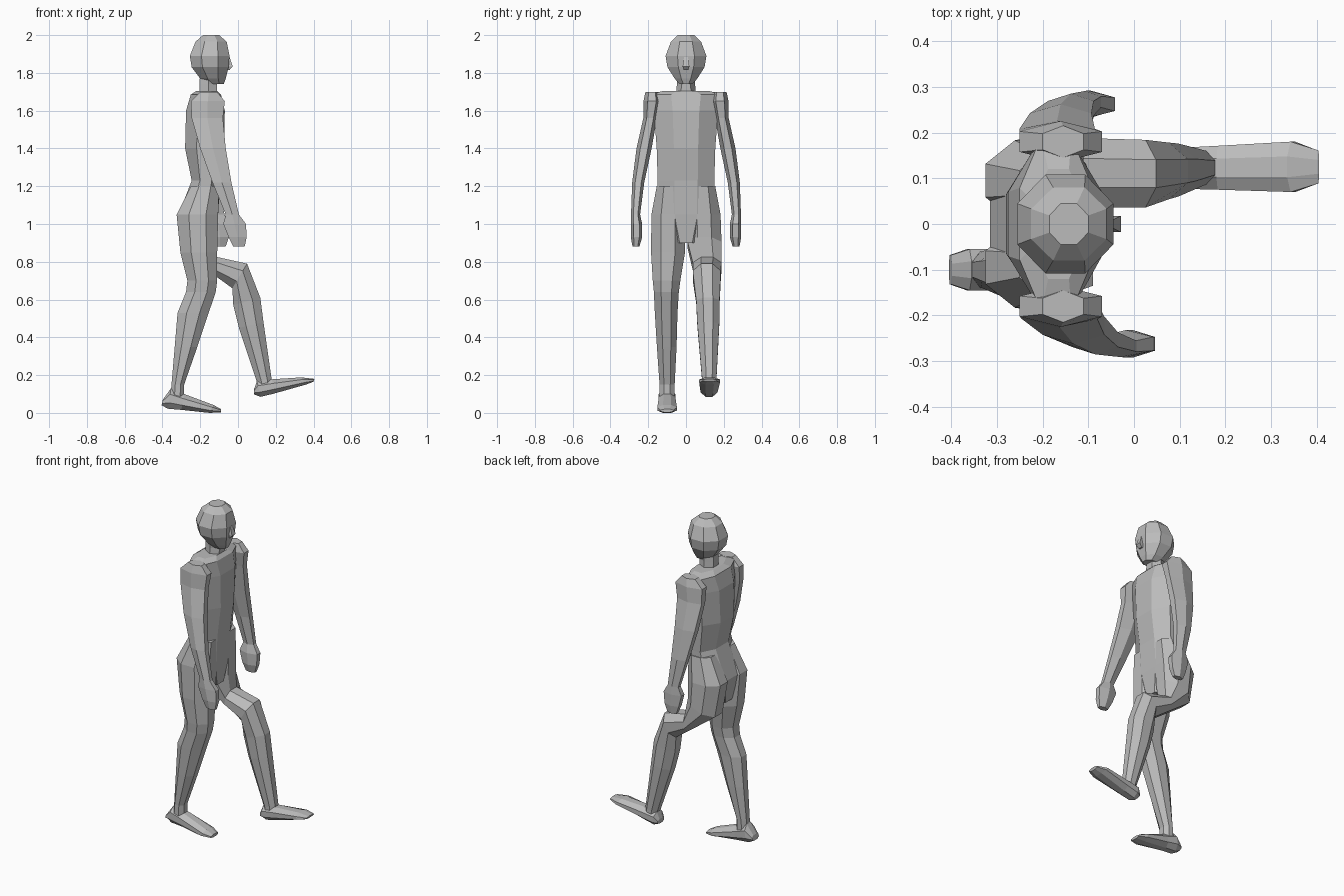
import bpy
import bmesh
from math import cos, sin, pi
from mathutils import Vector

default_cube = bpy.data.objects.get("Cube")
if default_cube:
    bpy.data.objects.remove(default_cube, do_unlink=True)

# One plain grey for the whole figure
grey = bpy.data.materials.new("plain grey")
grey.use_nodes = True
colour = (0.5, 0.5, 0.5, 1)
grey.diffuse_color = colour
grey.node_tree.nodes["Principled BSDF"].inputs["Base Color"].default_value = colour


def ring_points(section, sides):
    """Flat-sided ring spanning a rear point and a front point, with a half width in y."""
    rear_x, rear_z, front_x, front_z, mid_y, half_width = section
    rear = Vector((rear_x, mid_y, rear_z))
    front = Vector((front_x, mid_y, front_z))
    centre = (rear + front) / 2
    depth = (front - rear) / 2
    angles = [2 * pi * (i + 0.5) / sides for i in range(sides)]
    reach_x = max(cos(a) for a in angles)
    reach_y = max(sin(a) for a in angles)
    return [centre + depth * (cos(a) / reach_x)
            + Vector((0, half_width * sin(a) / reach_y, 0)) for a in angles]


def loft(name, sections, sides=8):
    """Skin a closed low-poly body through a list of sections."""
    bm = bmesh.new()
    rings = [[bm.verts.new(p) for p in ring_points(s, sides)] for s in sections]
    for lower, upper in zip(rings, rings[1:]):
        for i in range(sides):
            j = (i + 1) % sides
            bm.faces.new((lower[i], lower[j], upper[j], upper[i]))
    bm.faces.new(rings[0])
    bm.faces.new(rings[-1])
    bmesh.ops.recalc_face_normals(bm, faces=bm.faces[:])
    mesh = bpy.data.meshes.new(name)
    bm.to_mesh(mesh)
    bm.free()
    mesh.materials.append(grey)
    part = bpy.data.objects.new(name, mesh)
    bpy.context.scene.collection.objects.link(part)
    return part


def level(z, rear_x, front_x, half_width, mid_y=0):
    """Section lying level at one height."""
    return (rear_x, z, front_x, z, mid_y, half_width)


# Head, nose and neck
loft("head", [
    level(2.0, -.185, -.10, .045),
    level(1.965, -.225, -.06, .08),
    level(1.89, -.255, -.045, .108),
    level(1.83, -.245, -.05, .098),
    level(1.77, -.2, -.065, .06),
    level(1.742, -.16, -.075, .035),
])
loft("nose", [
    level(1.885, -.07, -.045, .01),
    level(1.835, -.07, -.028, .018),
    level(1.815, -.07, -.045, .012),
], sides=4)
loft("neck", [
    level(1.8, -.2, -.1, .05),
    level(1.74, -.205, -.11, .048),
    level(1.67, -.2, -.11, .055),
], sides=6)

# Torso from shoulders to crotch
loft("torso", [
    level(1.705, -.22, -.11, .12),
    level(1.685, -.25, -.09, .19),
    level(1.6, -.275, -.07, .17),
    level(1.4, -.28, -.072, .155),
    level(1.23, -.245, -.095, .15),
    level(1.05, -.315, -.105, .15),
    level(.9, -.29, -.12, .08),
])

# Arms: shared shape, the left one swung further back
arm = [
    level(1.698, -.2, -.11, .035, .18),
    level(1.65, -.25, -.07, .045, .18),
    level(1.56, -.245, -.08, .036, .19),
    level(1.4, -.2, -.065, .04, .222),
    level(1.22, -.135, -.035, .032, .253),
    level(1.05, -.065, .005, .024, .267),
    level(1.0, -.078, .042, .03, .262),
    level(.93, -.05, .046, .03, .262),
    level(.88, -.025, .035, .018, .265),
]
for name, side, swing in (("right_arm", -1, 0), ("left_arm", 1, .14)):
    posed = []
    for rear_x, rear_z, front_x, front_z, mid_y, half_width in arm:
        back = swing * max(0, 1.6 - rear_z)
        posed.append((rear_x - back, rear_z, front_x - back, front_z,
                      side * mid_y, half_width))
    loft(name, posed, sides=6)

# Trailing right leg, planted
loft("right_leg", [
    level(1.2, -.25, -.1, .065, -.09),
    level(1.05, -.325, -.105, .088, -.095),
    level(.85, -.305, -.11, .09, -.095),
    level(.7, -.268, -.11, .073, -.103),
    level(.64, -.275, -.118, .066, -.104),
    level(.53, -.32, -.155, .06, -.105),
    level(.35, -.335, -.215, .052, -.102),
    level(.15, -.352, -.285, .04, -.1),
    level(.06, -.36, -.285, .04, -.1),
])

# Leading left leg, lifted at the knee
loft("left_leg", [
    level(1.2, -.25, -.1, .065, .09),
    level(1.05, -.325, -.105, .088, .095),
    (-.29, .85, -.11, .93, .098, .09),
    (-.12, .725, -.11, .825, .112, .076),
    (-.03, .66, .048, .79, .11, .074),
    (-.025, .57, .118, .61, .116, .062),
    (.005, .45, .135, .48, .118, .058),
    (.1, .165, .177, .185, .123, .038),
    (.11, .12, .18, .14, .123, .038),
])

# Feet, lofted from heel to toe with sole and instep points
loft("right_foot", [
    (-.405, .04, -.398, .07, -.1, .032),
    (-.37, .022, -.355, .13, -.1, .045),
    (-.3, .016, -.285, .1, -.1, .045),
    (-.15, 0, -.13, .042, -.1, .052),
    (-.09, .003, -.09, .02, -.1, .035),
])
loft("left_foot", [
    (.085, .098, .085, .125, .122, .032),
    (.12, .085, .1, .168, .122, .045),
    (.19, .102, .18, .178, .123, .048),
    (.36, .15, .335, .188, .125, .055),
    (.4, .165, .405, .18, .125, .036),
])
